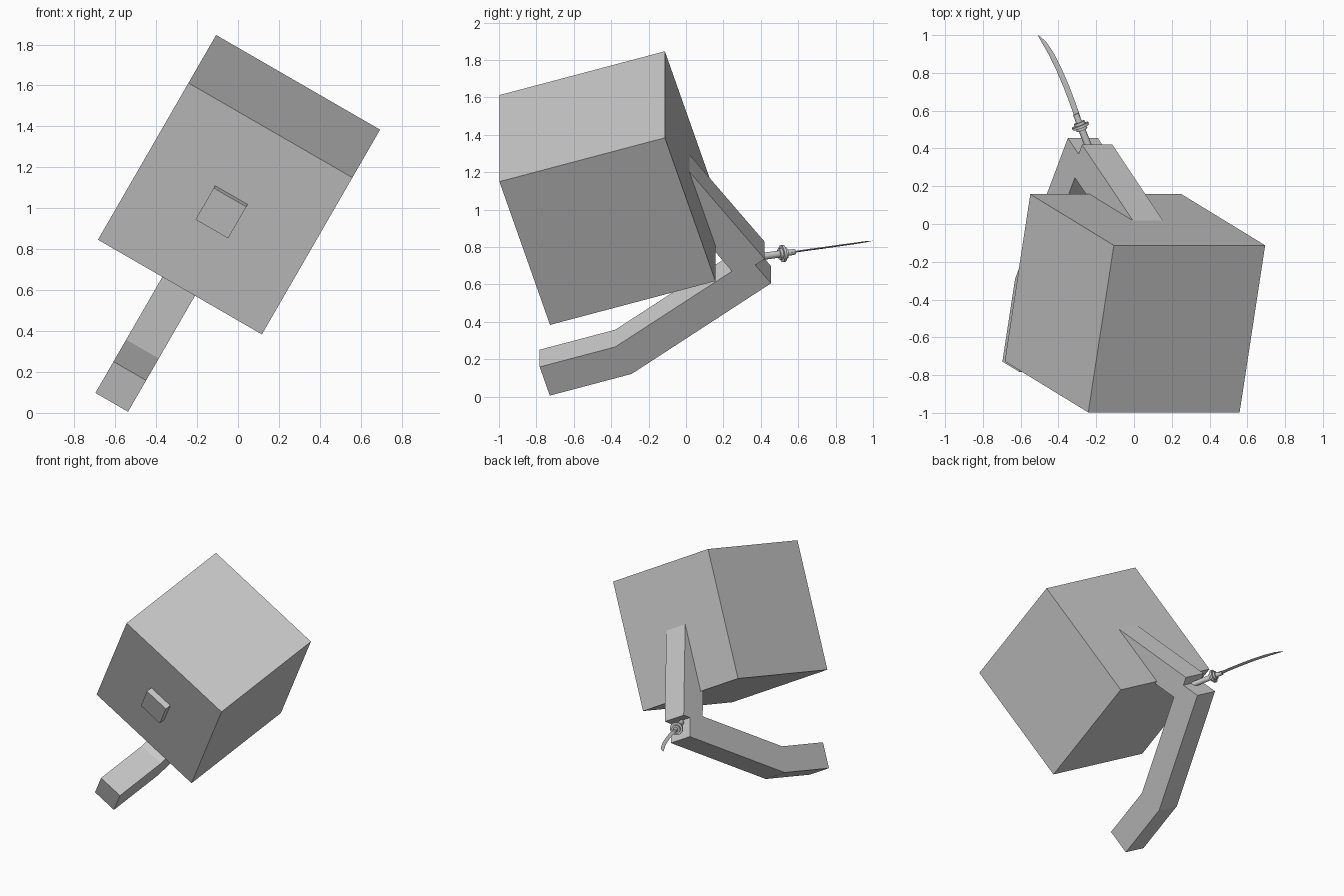
import bpy, bmesh, math
from mathutils import Vector, Matrix

if "Cube" in bpy.data.objects:
    bpy.data.objects.remove(bpy.data.objects["Cube"])

grey = bpy.data.materials.new("plain grey")
grey.diffuse_color = (0.6, 0.6, 0.6, 1)
grey.use_nodes = True
grey.node_tree.nodes["Principled BSDF"].inputs["Base Color"].default_value = grey.diffuse_color

# Tilted frame shared by the head and limbs: rolled 30 degrees, pitched 17 degrees
roll, pitch = math.radians(30), math.radians(17)
FRAME = (Matrix.Translation((0.005, -0.42, 1.115))
         @ Matrix.Rotation(roll, 4, 'Y') @ Matrix.Rotation(pitch, 4, 'X'))


def finish(name, bm, smooth=False):
    bmesh.ops.recalc_face_normals(bm, faces=bm.faces[:])
    me = bpy.data.meshes.new(name)
    bm.to_mesh(me)
    bm.free()
    me.materials.append(grey)
    ob = bpy.data.objects.new(name, me)
    bpy.context.collection.objects.link(ob)
    if smooth:
        bpy.context.view_layer.objects.active = ob
        ob.select_set(True)
        bpy.ops.object.shade_smooth_by_angle(angle=math.radians(35))
        ob.select_set(False)
    return ob


def extrude_profile(name, pts, x0, x1):
    """Side profile in the tilted frame, extruded across its width."""
    bm = bmesh.new()
    face = bm.faces.new([bm.verts.new((x0, y, z)) for y, z in pts])
    ext = bmesh.ops.extrude_face_region(bm, geom=[face])
    moved = [v for v in ext["geom"] if isinstance(v, bmesh.types.BMVert)]
    bmesh.ops.translate(bm, verts=moved, vec=(x1 - x0, 0, 0))
    bm.transform(FRAME)
    return finish(name, bm)


def rod(name, start, axis, a, b, r1, r2=None, sides=16):
    """Cylinder along an axis, from distance a to b."""
    bm = bmesh.new()
    bmesh.ops.create_cone(bm, cap_ends=True, segments=sides, radius1=r1,
                          radius2=r1 if r2 is None else r2, depth=b - a)
    bm.transform(Matrix.Translation(start + axis * (a + b) / 2)
                 @ axis.to_track_quat('Z', 'Y').to_matrix().to_4x4())
    return finish(name, bm, True)


# Cube head and the small block on its front
h = 0.4625
extrude_profile("head", [(-h, -h), (h, -h), (h, h), (-h, h)], -h, h)
extrude_profile("nose", [(-0.508, -0.11), (-0.4, -0.11), (-0.4, 0.076), (-0.508, 0.076)],
                -0.099, 0.085)

# Square bars: upper limb behind the head, bent lower limb under it
extrude_profile("upper_limb", [(0.69, -0.617), (0.516, -0.68),
                               (0.256, 0.044), (0.43, 0.107)], -0.099, 0.085)
extrude_profile("lower_limb", [(-0.655, -1.088), (-0.197, -1.088), (0.679, -0.771),
                               (0.616, -0.597), (-0.232, -0.903), (-0.655, -0.903)],
                -0.099, 0.085)

# Sword handle, guard and collar
guard = Vector((-0.283, 0.518, 0.765))
axis = Vector((-0.36, 0.92, 0.13)).normalized()
rod("handle", guard, axis, -0.22, 0.0, 0.019)
rod("guard_disc", guard, axis, -0.007, 0.007, 0.046, sides=24)
rod("guard_ring", guard, axis, -0.022, 0.022, 0.03, sides=24)
rod("blade_collar", guard, axis, 0.02, 0.07, 0.017, 0.015)

# Curved blade: diamond section swept along a curve, narrowing to the tip
path = [(-0.297, 0.56, 0.771), (-0.325, 0.64, 0.783), (-0.359, 0.73, 0.795),
        (-0.398, 0.82, 0.808), (-0.438, 0.90, 0.819), (-0.475, 0.96, 0.828),
        (-0.507, 0.998, 0.833)]
widths = [0.015, 0.015, 0.015, 0.0145, 0.0135, 0.011, 0.002]
path = [Vector(p) for p in path]
normal = Vector((0, -0.14, 0.99)).normalized()
bm = bmesh.new()
rings = []
for i, (p, w) in enumerate(zip(path, widths)):
    t = path[min(i + 1, len(path) - 1)] - path[max(i - 1, 0)]
    side = t.cross(normal).normalized()
    rings.append([bm.verts.new(p + o) for o in
                  (side * w, normal * w * 0.3, -side * w, -normal * w * 0.3)])
for r0, r1 in zip(rings, rings[1:]):
    for k in range(4):
        bm.faces.new((r0[k], r0[(k + 1) % 4], r1[(k + 1) % 4], r1[k]))
bm.faces.new(rings[0])
bm.faces.new(rings[-1])
finish("blade", bm, True)
